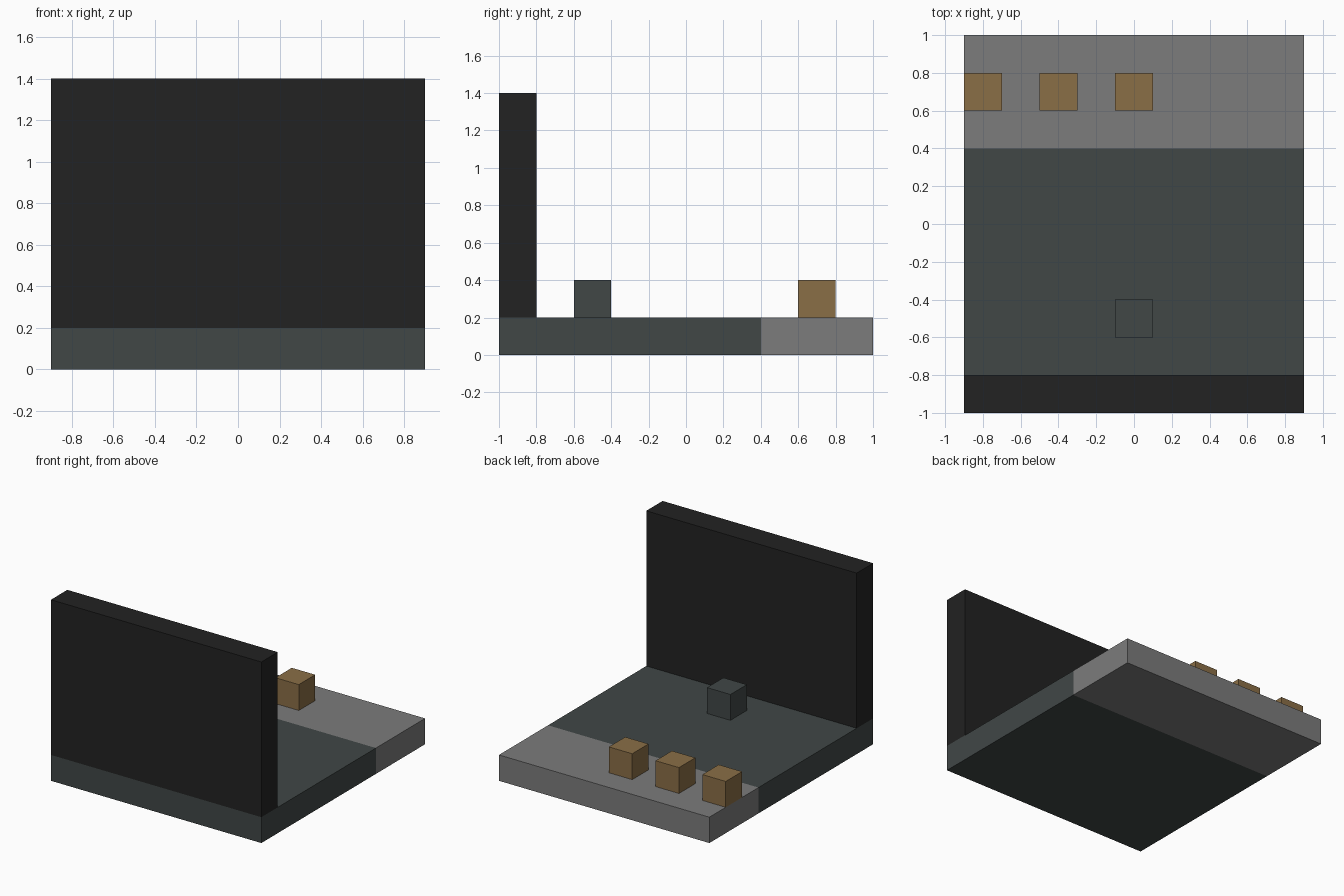
import bpy

old = bpy.data.objects.get("Cube")
if old:
    bpy.data.objects.remove(old, do_unlink=True)


def material(name, rgb):
    mat = bpy.data.materials.new(name)
    mat.use_nodes = True
    color = (*rgb, 1)
    mat.diffuse_color = color
    mat.node_tree.nodes["Principled BSDF"].inputs["Base Color"].default_value = color
    return mat


def box(name, center, size, mat):
    bpy.ops.mesh.primitive_cube_add(size=1, location=center)
    obj = bpy.context.object
    obj.name = name
    obj.scale = size
    bpy.ops.object.transform_apply(location=False, rotation=False, scale=True)
    obj.data.materials.append(mat)
    return obj


black = material("near black", (0.016, 0.016, 0.016))
slate = material("dark slate", (0.052, 0.063, 0.062))
grey = material("mid grey", (0.2, 0.2, 0.2))
tan = material("tan brown", (0.254, 0.156, 0.061))

UNIT = 0.2   # edge of one block
WIDTH = 1.8

# Floor, in two strips
box("main_floor", (0, -0.3, UNIT / 2), (WIDTH, 1.4, UNIT), slate)
box("back_floor", (0, 0.7, UNIT / 2), (WIDTH, 0.6, UNIT), grey)

# Tall wall along the front edge
box("front_wall", (0, -0.9, 0.8), (WIDTH, UNIT, 1.2), black)

# Single block facing the wall
box("wall_block", (0, -0.5, 1.5 * UNIT), (UNIT,) * 3, slate)

# Row of blocks on the back strip
for i in range(3):
    box(f"row_block_{i + 1}", (-0.8 + 2 * UNIT * i, 0.7, 1.5 * UNIT), (UNIT,) * 3, tan)
